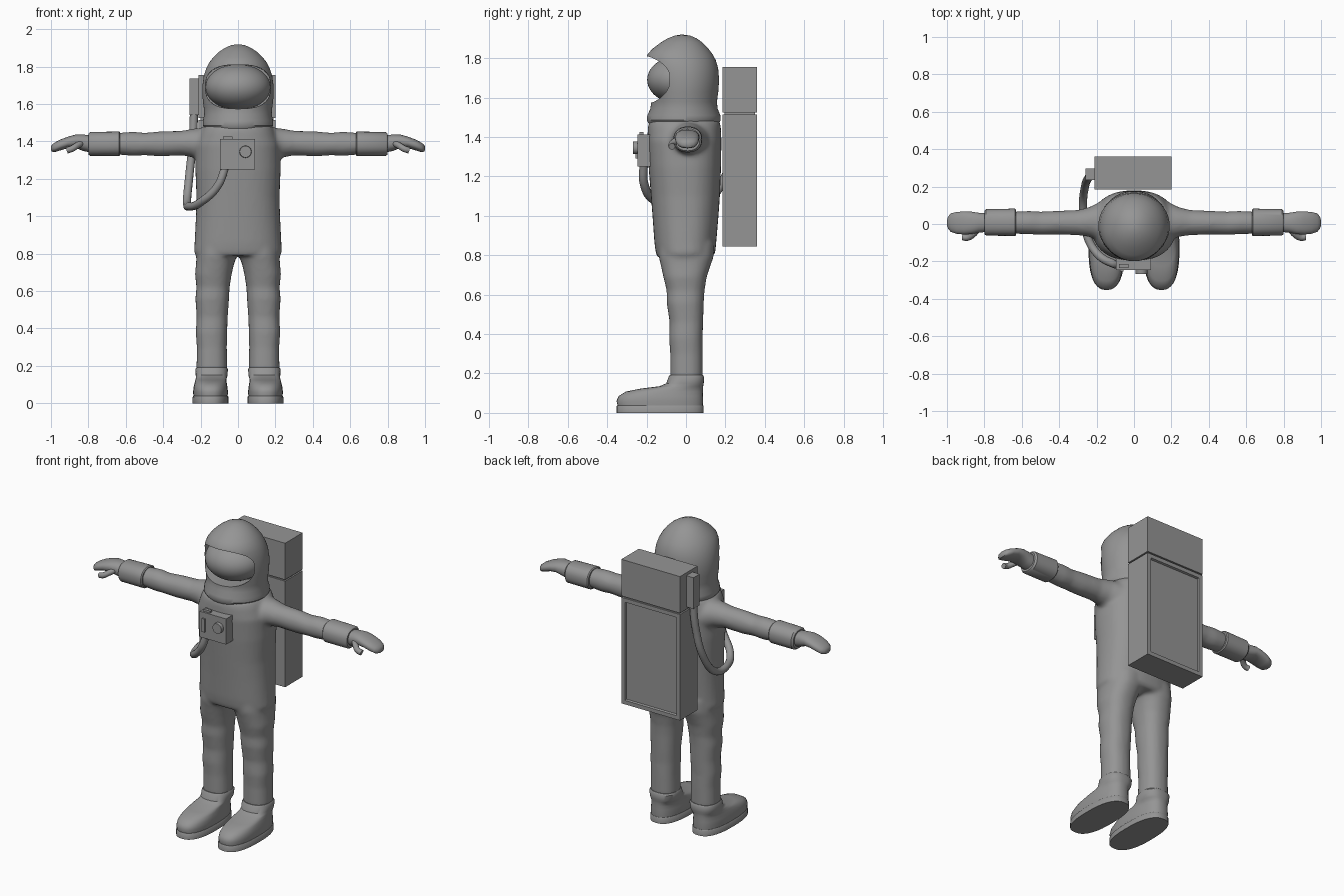
import bpy, bmesh, math
from mathutils import Vector

old = bpy.data.objects.get("Cube")
if old:
    bpy.data.objects.remove(old)

grey = bpy.data.materials.new("plain grey")
grey.use_nodes = True
COLOUR = (0.3, 0.3, 0.3, 1)
grey.diffuse_color = COLOUR
grey.node_tree.nodes["Principled BSDF"].inputs["Base Color"].default_value = COLOUR


def finish(name, bm, smooth=True):
    bmesh.ops.recalc_face_normals(bm, faces=bm.faces)
    me = bpy.data.meshes.new(name)
    bm.to_mesh(me)
    bm.free()
    me.materials.append(grey)
    ob = bpy.data.objects.new(name, me)
    bpy.context.collection.objects.link(ob)
    if smooth:
        shade(ob)
    return ob


def shade(ob, angle=40):
    bpy.ops.object.select_all(action='DESELECT')
    ob.select_set(True)
    bpy.context.view_layer.objects.active = ob
    bpy.ops.object.shade_smooth_by_angle(angle=math.radians(angle))


def apply_modifiers(ob):
    bpy.ops.object.select_all(action='DESELECT')
    ob.select_set(True)
    bpy.context.view_layer.objects.active = ob
    bpy.ops.object.convert(target='MESH')


def loft(bm, axis, sections, power=2.0, mirror=1, sides=40):
    """Skin superellipse sections: (along axis, low u, high u, low v, high v)."""
    rings = []
    for t, u0, u1, v0, v1 in sections:
        ring = []
        for i in range(sides):
            a = math.tau * i / sides
            c, s = math.cos(a), math.sin(a)
            u = (u0 + u1) / 2 + (u1 - u0) / 2 * math.copysign(abs(c) ** (2 / power), c)
            v = (v0 + v1) / 2 + (v1 - v0) / 2 * math.copysign(abs(s) ** (2 / power), s)
            co = {"x": (t, u, v), "y": (u, t, v), "z": (u, v, t)}[axis]
            ring.append(bm.verts.new((co[0] * mirror, co[1], co[2])))
        rings.append(ring)
    for a, b in zip(rings, rings[1:]):
        for i in range(sides):
            j = (i + 1) % sides
            bm.faces.new((a[i], a[j], b[j], b[i]))
    bm.faces.new(rings[0])
    bm.faces.new(rings[-1])


def lofted(name, axis, sections, **kw):
    bm = bmesh.new()
    loft(bm, axis, sections, **kw)
    return finish(name, bm)


def box(name, x0, x1, y0, y1, z0, z1):
    bm = bmesh.new()
    bmesh.ops.create_cube(bm, size=1)
    for v in bm.verts:
        v.co = Vector(((x0 + x1) / 2 + v.co.x * (x1 - x0),
                       (y0 + y1) / 2 + v.co.y * (y1 - y0),
                       (z0 + z1) / 2 + v.co.z * (z1 - z0)))
    return finish(name, bm, smooth=False)


def tube(name, points, radius):
    cu = bpy.data.curves.new(name, 'CURVE')
    cu.dimensions = '3D'
    cu.bevel_depth = radius
    cu.bevel_resolution = 4
    cu.use_fill_caps = True
    sp = cu.splines.new('BEZIER')
    sp.bezier_points.add(len(points) - 1)
    for bp, p in zip(sp.bezier_points, points):
        bp.co = p
        bp.handle_left_type = bp.handle_right_type = 'AUTO'
    ob = bpy.data.objects.new(name, cu)
    bpy.context.collection.objects.link(ob)
    cu.materials.append(grey)
    apply_modifiers(ob)
    shade(ob)
    return ob


# Soft suit: torso, arms and legs fused into one skin
bm = bmesh.new()
loft(bm, "z", [(.79, -.225, .225, -.145, .13), (.81, -.236, .236, -.153, .148),
               (.86, -.232, .232, -.16, .153), (1.0, -.225, .225, -.17, .165),
               (1.1, -.222, .222, -.178, .172), (1.25, -.228, .228, -.19, .178),
               (1.38, -.225, .225, -.197, .18), (1.45, -.2, .2, -.193, .177),
               (1.485, -.18, .18, -.185, .17)], power=2.35)
for side in (1, -1):
    loft(bm, "x", [(.08, -.1, .13, 1.24, 1.48), (.18, -.095, .12, 1.28, 1.475),
                   (.24, -.068, .09, 1.315, 1.468), (.3, -.06, .075, 1.325, 1.457),
                   (.42, -.056, .07, 1.32, 1.453), (.5, -.058, .066, 1.326, 1.446),
                   (.56, -.055, .07, 1.322, 1.452), (.65, -.052, .066, 1.33, 1.445)],
         mirror=side)
    loft(bm, "z", [(.17, .058, .222, -.08, .085), (.3, .06, .22, -.08, .085),
                   (.38, .058, .226, -.086, .084), (.46, .055, .221, -.083, .087),
                   (.56, .048, .228, -.098, .09), (.62, .045, .222, -.098, .094),
                   (.69, .034, .23, -.115, .105), (.75, .02, .224, -.128, .125),
                   (.79, .004, .222, -.138, .14), (.86, -.01, .215, -.14, .145)],
         power=2.3, mirror=side)
suit = finish("suit_body", bm)
remesh = suit.modifiers.new("Fuse", 'REMESH')
remesh.mode = 'VOXEL'
remesh.voxel_size = .012
soften = suit.modifiers.new("Soften", 'SMOOTH')
soften.factor = .5
soften.iterations = 5
apply_modifiers(suit)
shade(suit, 60)

# Gloves, cuffs and boots on both sides
for side, label in ((1, "left"), (-1, "right")):
    lofted(label + "_cuff", "x",
           [(.63, -.058, .076, 1.328, 1.448), (.636, -.064, .082, 1.322, 1.453),
            (.79, -.062, .08, 1.322, 1.45), (.8, -.054, .07, 1.33, 1.442)],
           power=2.3, mirror=side)
    lofted(label + "_glove", "x",
           [(.78, -.042, .058, 1.338, 1.432), (.83, -.046, .06, 1.35, 1.437),
            (.87, -.054, .066, 1.366, 1.436), (.91, -.056, .067, 1.364, 1.425),
            (.95, -.052, .064, 1.352, 1.41), (.98, -.042, .056, 1.343, 1.394),
            (.994, -.025, .04, 1.345, 1.383), (1.0, -.008, .02, 1.353, 1.372)],
           power=2.3, mirror=side)
    tube(label + "_thumb", [(side * .83, -.02, 1.395), (side * .86, -.055, 1.378),
                            (side * .89, -.073, 1.36), (side * .915, -.071, 1.352)], .017)
    lofted(label + "_boot", "z",
           [(.03, .056, .238, -.345, .085), (.06, .054, .24, -.353, .087),
            (.085, .056, .238, -.342, .086), (.108, .06, .232, -.305, .086),
            (.124, .062, .228, -.225, .086), (.135, .06, .225, -.135, .087),
            (.15, .056, .226, -.1, .09), (.183, .054, .227, -.088, .092),
            (.192, .06, .221, -.082, .086)], power=2.5, mirror=side)
    lofted(label + "_sole", "z",
           [(0, .05, .243, -.352, .09), (.033, .05, .243, -.352, .09),
            (.038, .054, .239, -.348, .087)], power=2.5, mirror=side)

# Helmet shell with a face opening, and the visor inside it
helmet = lofted("helmet", "z",
                [(1.468, -.176, .176, -.19, .168), (1.485, -.188, .188, -.199, .176),
                 (1.51, -.188, .188, -.196, .174), (1.545, -.18, .18, -.18, .16),
                 (1.58, -.183, .183, -.177, .157), (1.63, -.189, .189, -.184, .164),
                 (1.69, -.191, .191, -.19, .168), (1.75, -.183, .183, -.2, .163),
                 (1.79, -.17, .17, -.203, .151), (1.82, -.155, .155, -.196, .135),
                 (1.85, -.132, .132, -.167, .112), (1.88, -.1, .1, -.127, .083),
                 (1.9, -.07, .07, -.094, .055), (1.914, -.038, .038, -.058, .022),
                 (1.919, -.01, .01, -.03, -.01)], sides=64)
cutter = lofted("face_cutter", "y", [(-.4, -.177, .177, 1.572, 1.812),
                                     (-.04, -.173, .173, 1.576, 1.808)],
                power=2.7, sides=64)
cut = helmet.modifiers.new("Opening", 'BOOLEAN')
cut.operation = 'DIFFERENCE'
cut.object = cutter
cut.solver = 'EXACT'
apply_modifiers(helmet)
shade(helmet, 35)
bpy.data.objects.remove(cutter)

bm = bmesh.new()
bmesh.ops.create_uvsphere(bm, u_segments=48, v_segments=24, radius=1)
for v in bm.verts:
    v.co = Vector((v.co.x * .174, v.co.y * .165 - .032, v.co.z * .122 + 1.69))
finish("visor", bm)

# Backpack: lower case with a recessed rear panel, gap strip and upper case
case = box("pack_lower_case", -.21, .2, .185, .36, .845, 1.515)
bm = bmesh.new()
bm.from_mesh(case.data)
rear = [f for f in bm.faces if f.normal.y > .9]
bmesh.ops.inset_region(bm, faces=rear, thickness=.035)
bmesh.ops.inset_region(bm, faces=rear, thickness=.006, depth=-.012)
bm.to_mesh(case.data)
bm.free()
box("pack_gap_strip", -.2, .19, .195, .35, 1.51, 1.53)
box("pack_upper_case", -.21, .2, .185, .36, 1.524, 1.755)
box("hose_connector", -.26, -.205, .235, .297, 1.54, 1.737)

# Chest control unit
box("chest_unit", -.095, .09, -.247, -.17, 1.25, 1.412)
box("chest_unit_switch", -.08, -.03, -.235, -.215, 1.405, 1.425)
box("chest_unit_lever", -.075, -.055, -.255, -.24, 1.29, 1.375)
lofted("chest_unit_dial", "y", [(-.268, .009, .071, 1.314, 1.376),
                                (-.24, .007, .073, 1.312, 1.378)], sides=24)

# Air hose from the pack round the right side to the chest unit
tube("air_hose", [(-.235, .265, 1.56), (-.242, .25, 1.4), (-.262, .2, 1.2),
                  (-.272, .1, 1.075), (-.258, -.04, 1.052), (-.2, -.155, 1.075),
                  (-.11, -.212, 1.16), (-.065, -.215, 1.27)], .022)
